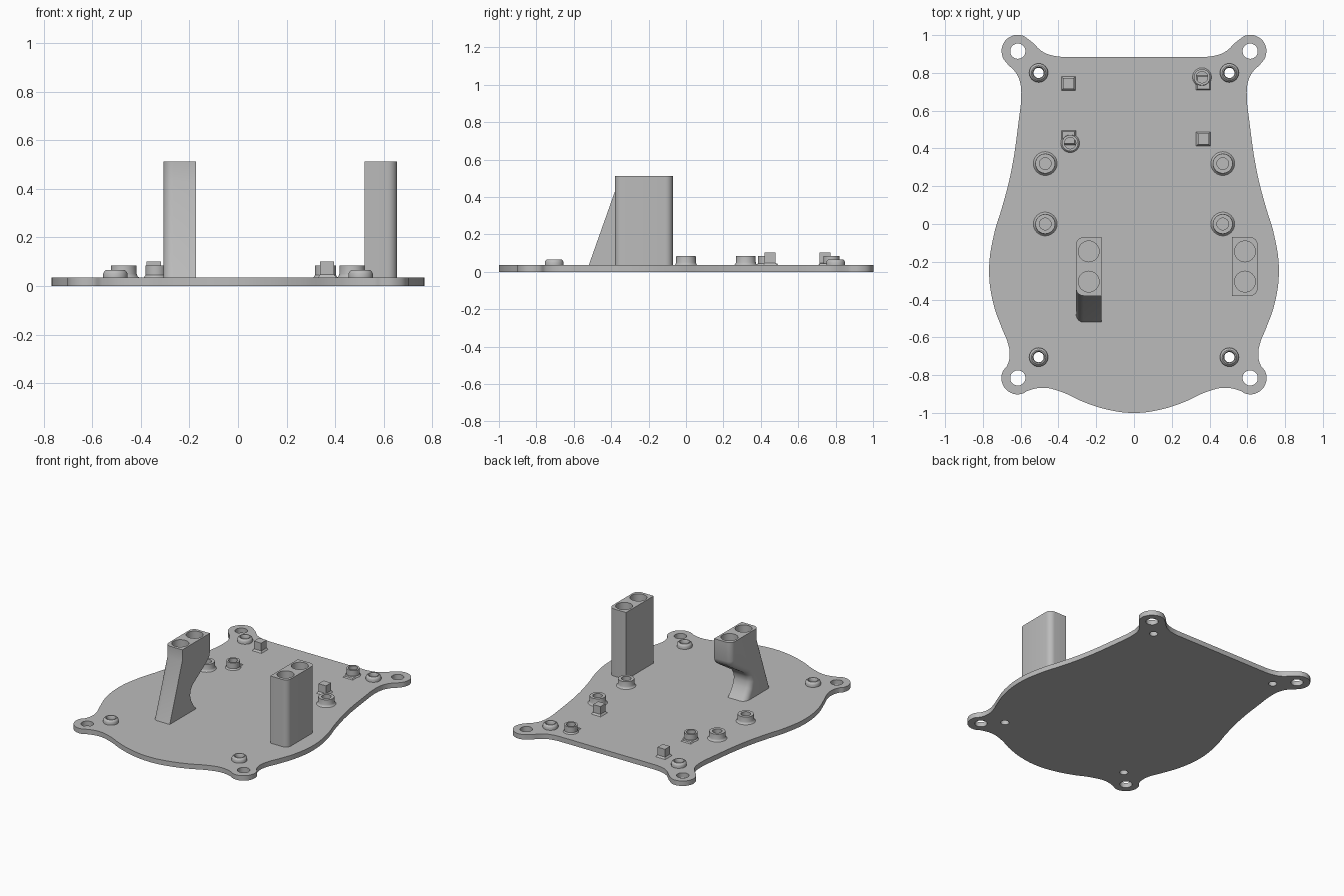
import bpy, bmesh
from math import radians, cos, sin, pi
from mathutils import Matrix

if "Cube" in bpy.data.objects:
    bpy.data.objects.remove(bpy.data.objects["Cube"], do_unlink=True)

COLOR = (0.5, 0.5, 0.5, 1)
grey = bpy.data.materials.new("plain grey")
grey.use_nodes = True
grey.diffuse_color = COLOR
grey.node_tree.nodes["Principled BSDF"].inputs["Base Color"].default_value = COLOR

T = 0.035  # plate thickness


def add(name, mesh):
    mesh.name = name
    mesh.materials.clear()
    mesh.materials.append(grey)
    mesh.shade_smooth()
    mesh.set_sharp_from_angle(angle=radians(32))
    ob = bpy.data.objects.new(name, mesh)
    bpy.context.collection.objects.link(ob)
    return ob


def finish(name, bm):
    bmesh.ops.recalc_face_normals(bm, faces=bm.faces)
    mesh = bpy.data.meshes.new(name)
    bm.to_mesh(mesh)
    bm.free()
    return add(name, mesh)


def evaluated(ob):
    dg = bpy.context.evaluated_depsgraph_get()
    return bpy.data.meshes.new_from_object(ob.evaluated_get(dg))


def arc(cx, cy, r, angles):
    return [(cx + r * cos(radians(a)), cy + r * sin(radians(a))) for a in angles]


def lathe(name, profile, x, y, steps=32):
    """Turn a closed (radius, height) profile; four steps give a square post."""
    bm = bmesh.new()
    scale = 1 / cos(pi / 4) if steps == 4 else 1
    vs = [bm.verts.new((r * scale, 0, z)) for r, z in profile]
    es = [bm.edges.new((a, b)) for a, b in zip(vs, vs[1:] + vs[:1])
          if a.co.x > 0 or b.co.x > 0]
    bmesh.ops.spin(bm, geom=vs + es, cent=(0, 0, 0), axis=(0, 0, 1),
                   angle=2 * pi, steps=steps, use_duplicate=False)
    bmesh.ops.remove_doubles(bm, verts=bm.verts, dist=0.0001)
    turn = Matrix.Rotation(pi / 4 if steps == 4 else 0, 4, 'Z')
    bmesh.ops.transform(bm, matrix=Matrix.Translation((x, y, 0)) @ turn, verts=bm.verts)
    return finish(name, bm)


# Base plate: mirrored smooth outline with four lugs and through holes
half = [(0.2, 0.885), (0.34, 0.885), (0.41, 0.888), (0.48, 0.91)]
half += arc(0.615, 0.915, 0.086, (140, 100, 60, 20, -20, -45))
half += [(0.625, 0.80), (0.603, 0.75), (0.597, 0.68), (0.61, 0.55), (0.65, 0.28),
         (0.695, 0.1), (0.74, -0.05), (0.767, -0.24), (0.745, -0.42), (0.70, -0.55),
         (0.668, -0.63), (0.658, -0.69)]
half += arc(0.615, -0.815, 0.087, (50, 20, -20, -60, -100, -130))
half += [(0.48, -0.867), (0.39, -0.887), (0.26, -0.945), (0.13, -0.985)]
outline = half + [(0, -1)] + [(-x, y) for x, y in reversed(half)]

curve = bpy.data.curves.new("plate_outline", 'CURVE')
curve.dimensions = '2D'
curve.fill_mode = 'BOTH'
curve.extrude = T / 2
curve.resolution_u = 8


def spline(points):
    sp = curve.splines.new('BEZIER')
    sp.bezier_points.add(len(points) - 1)
    for bp, (x, y) in zip(sp.bezier_points, points):
        bp.co = (x, y, 0)
        bp.handle_left_type = bp.handle_right_type = 'AUTO'
    sp.use_cyclic_u = True


spline(outline)
for s in (-1, 1):
    for x, y, r in ((0.615, 0.915, 0.04), (0.615, -0.815, 0.04),
                    (0.505, 0.80, 0.027), (0.505, -0.705, 0.027)):
        spline(arc(s * x, y, r, range(0, 360, 60)))
helper = bpy.data.objects.new("plate_outline", curve)
bpy.context.collection.objects.link(helper)
plate_mesh = evaluated(helper)
bpy.data.objects.remove(helper, do_unlink=True)
plate_mesh.transform(Matrix.Translation((0, 0, T / 2)))
add("base_plate", plate_mesh)

# Domed screw collars, standoffs, small pegs and square posts
collar = [(0.027, T), (0.027, 0.055), (0.032, 0.067), (0.038, 0.067),
          (0.046, 0.06), (0.05, 0.052), (0.05, T)]
standoff = [(0.031, T), (0.031, 0.085), (0.052, 0.085), (0.053, 0.05),
            (0.056, 0.041), (0.063, T)]
socket = [(0.03, T), (0.03, 0.085), (0.043, 0.085), (0.043, 0.045), (0.05, T)]
post = [(0, T), (0.038, T), (0.029, 0.047), (0.029, 0.102), (0, 0.102)]
foot = [(0, T), (0.038, T), (0.032, 0.043), (0, 0.043)]

for s, side in ((1, "left"), (-1, "right")):
    for y, end in ((0.80, "back"), (-0.705, "front")):
        lathe(f"{side}_{end}_collar", collar, s * 0.505, y)
    for y, end in ((0.32, "back"), (0.0, "front")):
        lathe(f"{side}_{end}_standoff", standoff, s * 0.47, y)
lathe("left_socket", socket, 0.36, 0.777)
lathe("right_socket", socket, -0.338, 0.428)
lathe("left_socket_foot", foot, 0.367, 0.748, 4)
lathe("right_socket_foot", foot, -0.346, 0.457, 4)
lathe("left_post", post, 0.367, 0.45, 4)
lathe("right_post", post, -0.347, 0.744, 4)


# Towers: side profile extruded across x, outer edges rounded, two bores on top
def tower(name, profile, x_in, x_out):
    bm = bmesh.new()
    face = bm.faces.new([bm.verts.new((x_in, y, z)) for y, z in profile])
    new = bmesh.ops.extrude_face_region(bm, geom=[face])["geom"]
    moved = [v for v in new if isinstance(v, bmesh.types.BMVert)]
    bmesh.ops.translate(bm, verts=moved, vec=(x_out - x_in, 0, 0))
    if face.is_valid and len(face.link_faces if hasattr(face, "link_faces") else []) > 0:
        bm.faces.remove(face)
    bmesh.ops.recalc_face_normals(bm, faces=bm.faces)
    bm.normal_update()
    rim = [e for e in bm.edges
           if all(abs(v.co.x - x_out) < 1e-4 for v in e.verts)
           and abs(e.verts[0].co.z - e.verts[1].co.z) > 1e-4]
    bmesh.ops.bevel(bm, geom=rim, offset=0.04, segments=6, profile=0.5, affect='EDGES')
    body = finish(name, bm)
    for y in (-0.145, -0.305):
        bore = [(0, 0.39), (0.055, 0.39), (0.055, 0.6), (0, 0.6)]
        cutter = lathe("bore_cutter", bore, (x_in + x_out) / 2, y)
        cutter.hide_render = True
        mod = body.modifiers.new("bore", 'BOOLEAN')
        mod.operation = 'DIFFERENCE'
        mod.solver = 'EXACT'
        mod.object = cutter
        result = evaluated(body)
        bpy.data.objects.remove(body, do_unlink=True)
        bpy.data.objects.remove(cutter, do_unlink=True)
        body = add(name, result)
    return body


TOP = 0.512
straight = [(-0.38, T), (-0.07, T), (-0.07, TOP), (-0.38, TOP)]
leaning = [(-0.52, T), (-0.225, T), (-0.255, 0.07), (-0.28, 0.11), (-0.292, 0.15),
           (-0.288, 0.185), (-0.265, 0.22), (-0.11, 0.32), (-0.08, 0.345),
           (-0.07, 0.375), (-0.07, TOP), (-0.38, TOP), (-0.38, 0.43)]
tower("left_tower", straight, 0.52, 0.655)
tower("right_tower", leaning, -0.172, -0.307)
